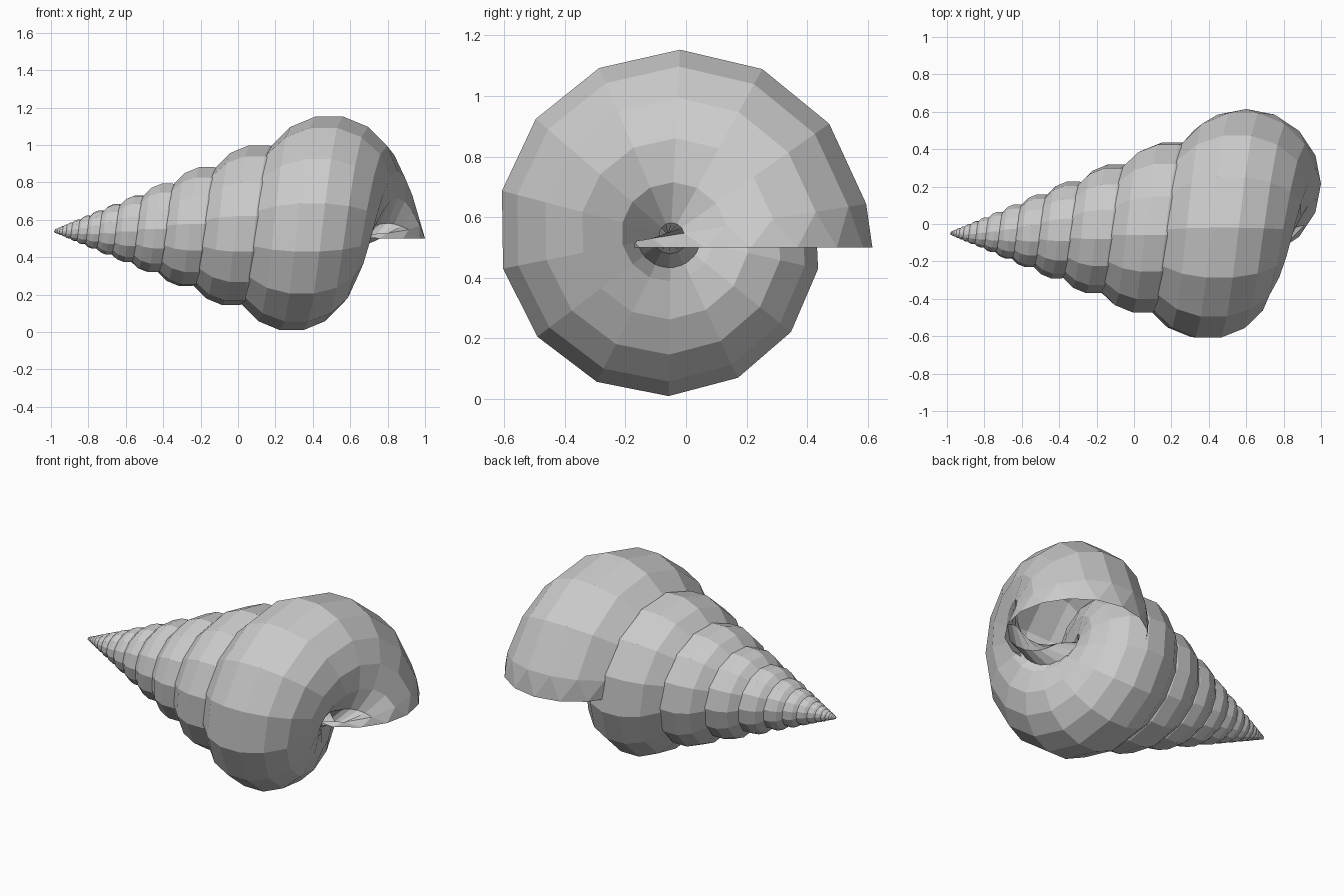
import bpy, bmesh
from math import sin, cos, pi, radians

if "Cube" in bpy.data.objects:
    bpy.data.objects.remove(bpy.data.objects["Cube"])

SEG = 16            # sides of the tube
STEP = 26.0         # degrees between rings
RINGS = 206
CX, CY, CZ = -1.0, -0.05, 0.54   # tip of the spiral, on its axis

bm = bmesh.new()


def ring(angle):
    """Circular section of the tube, shrinking by a quarter each turn."""
    s = 0.75 ** ((angle + 3.5) / 360)
    a = radians(angle)
    out = []
    for i in range(SEG):
        t = 2 * pi * (i + 0.5) / SEG
        u = s * (0.267 + 0.4 * cos(t))
        x = s * (1.6 + 0.4 * sin(t))
        out.append(bm.verts.new((CX + x, CY + u * cos(a), CZ + u * sin(a))))
    return out


# flat lip at the mouth, joined to the first ring by a zigzag of triangles
lip = [bm.verts.new((0.6 + 0.4 * sin(2 * pi * i / SEG),
                     0.215 + 0.4 * cos(2 * pi * i / SEG), 0.5)) for i in range(SEG)]
rings = [ring(9.2 + STEP * n) for n in range(RINGS)]
for i in range(SEG):
    j = (i + 1) % SEG
    bm.faces.new((lip[i], lip[j], rings[0][i]))
    bm.faces.new((lip[j], rings[0][j], rings[0][i]))

# spiral body
for a, b in zip(rings, rings[1:]):
    for i in range(SEG):
        j = (i + 1) % SEG
        bm.faces.new((a[i], a[j], b[j], b[i]))
bm.faces.new(rings[-1])     # closed tip
bmesh.ops.recalc_face_normals(bm, faces=bm.faces)

mesh = bpy.data.meshes.new("spiral_shell")
bm.to_mesh(mesh)
bm.free()
bpy.context.collection.objects.link(bpy.data.objects.new("spiral_shell", mesh))
